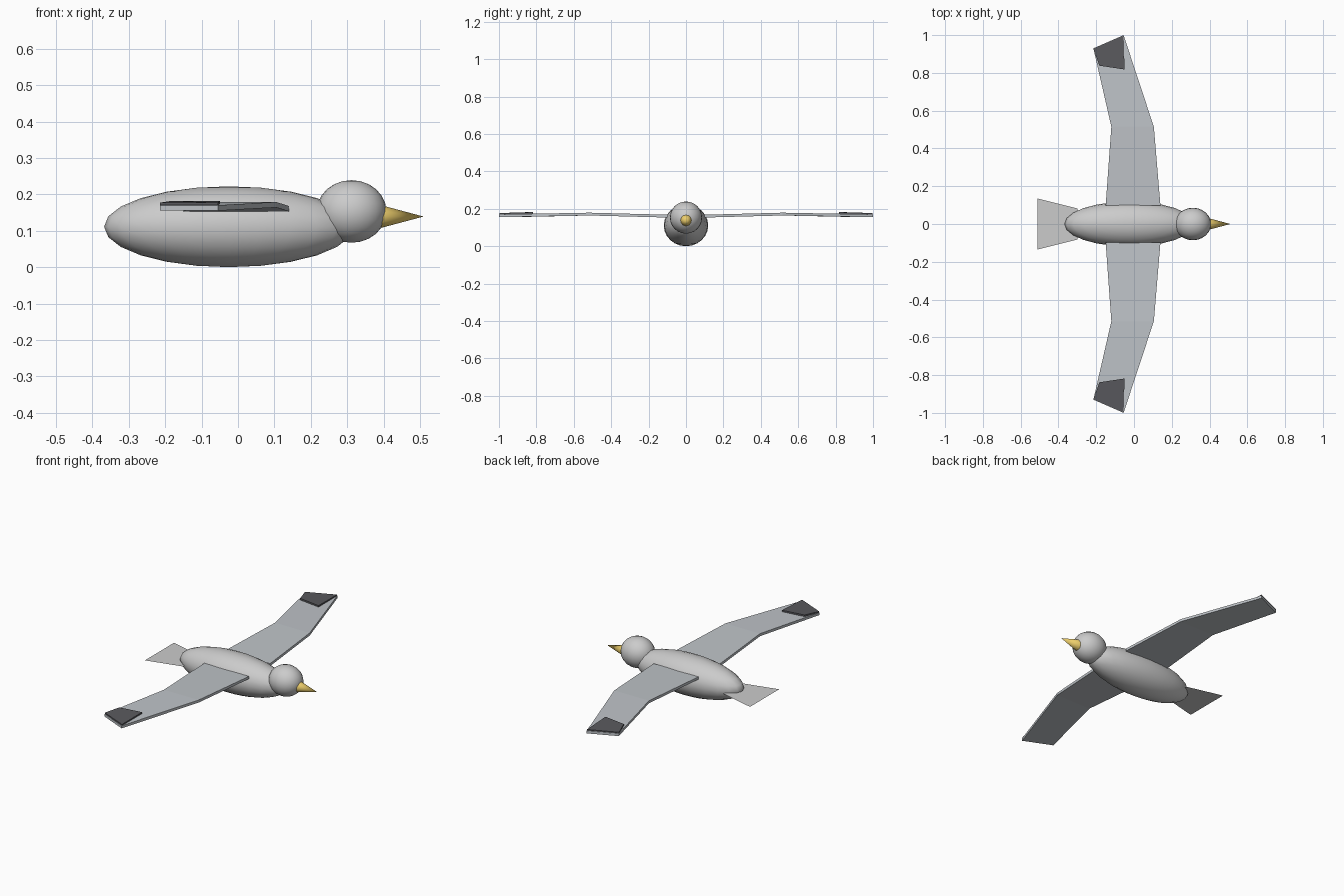
import bpy, bmesh
from math import radians

if "Cube" in bpy.data.objects:
    bpy.data.objects.remove(bpy.data.objects["Cube"])


def material(name, color):
    m = bpy.data.materials.new(name)
    m.diffuse_color = (*color, 1)
    m.use_nodes = True
    m.node_tree.nodes["Principled BSDF"].inputs["Base Color"].default_value = m.diffuse_color
    return m


wing_mat = material("wing_grey", (0.52, 0.55, 0.58))
tip_mat = material("tip_dark", (0.10, 0.10, 0.11))
beak_mat = material("beak_yellow", (0.85, 0.62, 0.15))


def ellipsoid(name, center, radii):
    bpy.ops.mesh.primitive_uv_sphere_add(segments=24, ring_count=12, location=center)
    ob = bpy.context.object
    ob.name = name
    ob.scale = radii
    bpy.ops.object.transform_apply(location=False, rotation=False, scale=True)
    bpy.ops.object.shade_smooth()
    return ob


def slab(name, rows, thickness, mat):
    """Lofted plate: each row is (back_x, back_y, front_x, front_y, top_z)."""
    bm = bmesh.new()
    rings = []
    for bx, by, fx, fy, z in rows:
        pts = [(bx, by, z), (fx, fy, z), (fx, fy, z - thickness), (bx, by, z - thickness)]
        rings.append([bm.verts.new(p) for p in pts])
    for a, b in zip(rings, rings[1:]):
        for i in range(4):
            j = (i + 1) % 4
            bm.faces.new((a[i], a[j], b[j], b[i]))
    bm.faces.new(rings[0])
    bm.faces.new(rings[-1])
    bmesh.ops.recalc_face_normals(bm, faces=bm.faces)
    me = bpy.data.meshes.new(name)
    bm.to_mesh(me)
    bm.free()
    me.materials.append(mat)
    ob = bpy.data.objects.new(name, me)
    bpy.context.collection.objects.link(ob)
    # opposite side
    mod = ob.modifiers.new("mirror", 'MIRROR')
    mod.use_axis = (False, True, False)
    mod.use_mirror_merge = False
    return ob


# Body and head
ellipsoid("body", (-0.025, 0, 0.111), (0.343, 0.119, 0.111))
ellipsoid("head", (0.312, 0, 0.153), (0.096, 0.086, 0.086))

# Beak
bpy.ops.mesh.primitive_cone_add(vertices=12, radius1=0.032, radius2=0, depth=0.12,
                                location=(0.45, 0, 0.139), rotation=(0, radians(90), 0))
beak = bpy.context.object
beak.name = "beak"
beak.data.materials.append(beak_mat)
bpy.ops.object.shade_smooth_by_angle(angle=radians(40))

# Wings: root, wrist, tip
slab("wings", [(-0.15, 0.098, 0.14, 0.098, 0.168),
               (-0.12, 0.515, 0.105, 0.515, 0.179),
               (-0.215, 0.93, -0.055, 1.0, 0.170)], 0.015, wing_mat)

# Dark wing tips lying on the upper surface
slab("wing_tips", [(-0.183, 0.838, -0.05, 0.818, 0.182),
                   (-0.215, 0.928, -0.055, 0.997, 0.177)], 0.013, tip_mat)

# Tail: thin flat fan
tail_mesh = bpy.data.meshes.new("tail")
tail_mesh.from_pydata([(-0.51, -0.135, 0.102), (-0.30, -0.082, 0.102),
                       (-0.30, 0.082, 0.102), (-0.51, 0.135, 0.102)], [], [(0, 1, 2, 3)])
bpy.context.collection.objects.link(bpy.data.objects.new("tail", tail_mesh))
